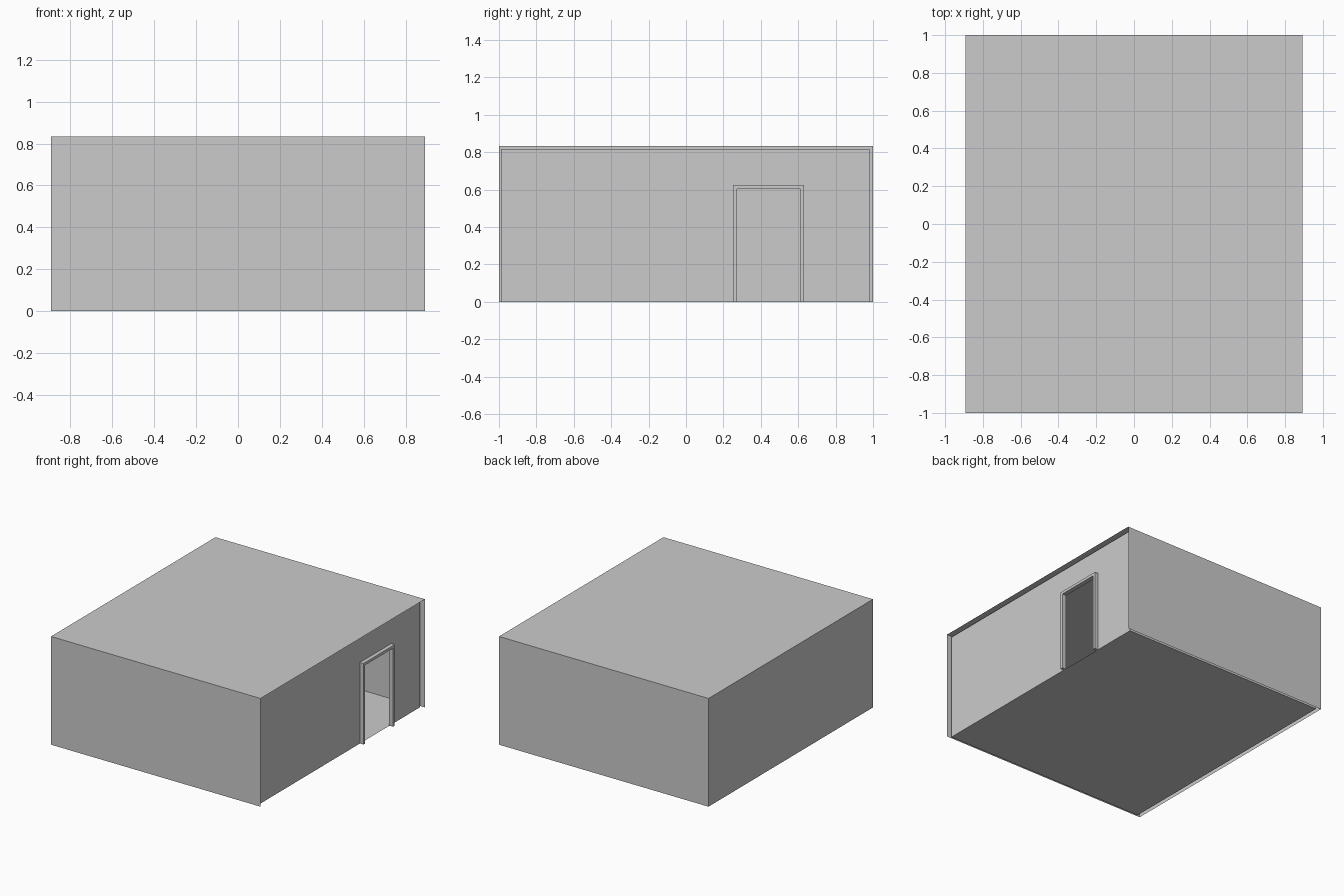
import bpy, bmesh

if "Cube" in bpy.data.objects:
    bpy.data.objects.remove(bpy.data.objects["Cube"])

# Overall shell and the room lining nested inside it
OX, OY, OZ = 0.892, 1.0, 0.833
IX, IY0, IY1, IZ = 0.862, -0.988, 0.982, 0.817


def add_object(name, bm):
    mesh = bpy.data.meshes.new(name)
    bm.to_mesh(mesh)
    bm.free()
    obj = bpy.data.objects.new(name, mesh)
    bpy.context.collection.objects.link(obj)
    return obj


def open_box(name, lo, hi, open_sides, inward=False):
    """Box of single faces with the sides in open_sides left out."""
    bm = bmesh.new()
    bmesh.ops.create_cube(bm, size=1)
    bm.normal_update()
    signs = {"+x": (1, 0, 0), "-z": (0, 0, -1)}
    gone = [f for f in bm.faces for s in open_sides
            if sum(a * b for a, b in zip(f.normal, signs[s])) > 0.9]
    bmesh.ops.delete(bm, geom=gone, context='FACES')
    for v in bm.verts:
        v.co = [(a + b) / 2 + c * (b - a) for a, b, c in zip(lo, hi, v.co)]
    if inward:
        bmesh.ops.reverse_faces(bm, faces=bm.faces[:])
    return add_object(name, bm)


def profile(name, points, x, depth=0):
    """Flat outline in the yz plane facing +x, optionally thickened along x."""
    bm = bmesh.new()
    face = bm.faces.new([bm.verts.new((x, y, z)) for y, z in points])
    if depth:
        out = bmesh.ops.extrude_face_region(bm, geom=[face], use_keep_orig=True)
        moved = [g for g in out["geom"] if isinstance(g, bmesh.types.BMVert)]
        bmesh.ops.translate(bm, verts=moved, vec=(depth, 0, 0))
        bmesh.ops.recalc_face_normals(bm, faces=bm.faces[:])
    return add_object(name, bm)


# Outer walls and roof, open on the door side and underneath
open_box("outer_walls", (-OX, -OY, 0), (OX, OY, OZ), ("+x", "-z"))

# Inner walls, floor and ceiling, facing into the room
open_box("inner_room", (-IX, IY0, 0), (IX, IY1, IZ), ("+x",), inward=True)

# Door wall with its opening cut up from the floor
D0, D1, DZ = 0.252, 0.632, 0.624
profile("door_wall", [(IY0, 0), (D0, 0), (D0, DZ), (D1, DZ), (D1, 0),
                      (IY1, 0), (IY1, IZ), (IY0, IZ)], IX)

# Door frame standing proud of the wall
T = 0.021
profile("door_frame", [(D0, 0), (D0 + T, 0), (D0 + T, DZ - T), (D1 - T, DZ - T),
                       (D1 - T, 0), (D1, 0), (D1, DZ), (D0, DZ)], IX - 0.004, 0.034)
